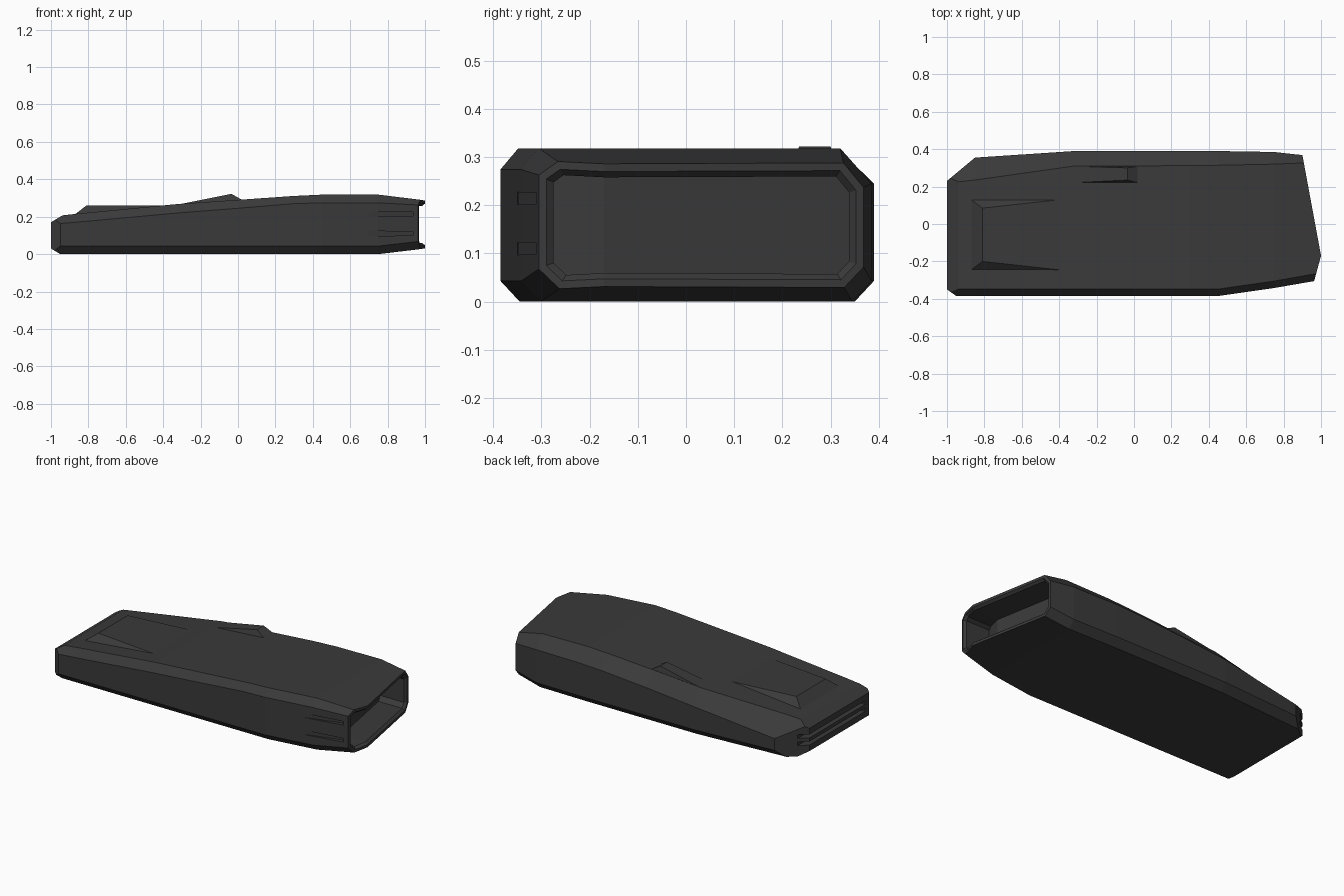
import bpy, bmesh
from mathutils import Vector

cube = bpy.data.objects.get("Cube")
if cube:
    bpy.data.objects.remove(cube, do_unlink=True)

dark = bpy.data.materials.new("charcoal")
dark.use_nodes = True
COLOUR = (0.042, 0.042, 0.042, 1)
dark.diffuse_color = COLOUR
dark.node_tree.nodes["Principled BSDF"].inputs["Base Color"].default_value = COLOUR


def make_object(name, bm):
    bmesh.ops.recalc_face_normals(bm, faces=bm.faces)
    mesh = bpy.data.meshes.new(name)
    bm.to_mesh(mesh)
    bm.free()
    mesh.materials.append(dark)
    obj = bpy.data.objects.new(name, mesh)
    bpy.context.collection.objects.link(obj)
    return obj


def hull(name, points):
    bm = bmesh.new()
    for p in points:
        bm.verts.new(p)
    bmesh.ops.convex_hull(bm, input=bm.verts)
    return make_object(name, bm)


def slice_off(bm, point, normal):
    """Cut away everything beyond the plane and cap the cut."""
    geom = bm.verts[:] + bm.edges[:] + bm.faces[:]
    cut = bmesh.ops.bisect_plane(bm, geom=geom, plane_co=point, plane_no=normal,
                                 clear_outer=True)["geom_cut"]
    edges = [e for e in cut if isinstance(e, bmesh.types.BMEdge)]
    bmesh.ops.holes_fill(bm, edges=edges, sides=0)
    bmesh.ops.recalc_face_normals(bm, faces=bm.faces)


def carve(obj, cutter):
    mod = obj.modifiers.new("cut", "BOOLEAN")
    mod.operation = "DIFFERENCE"
    mod.solver = "EXACT"
    mod.object = cutter
    bpy.context.view_layer.objects.active = obj
    bpy.ops.object.modifier_apply(modifier=mod.name)
    bpy.data.objects.remove(cutter, do_unlink=True)


# Pod shell: x, front y, back y, top back y, bottom z, top z, front and back shoulder z
SECTIONS = [
    (-1.03, -.385, .345, .215, 0, .197, .157, .10),
    (-.85, -.385, .355, .235, 0, .217, .172, .115),
    (-.32, -.385, .39, .31, 0, .268, .22, .185),
    (0, -.385, .39, .31, 0, .29, .245, .215),
    (.3, -.385, .39, .313, 0, .311, .27, .238),
    (.45, -.385, .39, .314, 0, .318, .274, .245),
    (.75, -.342, .385, .32, 0, .318, .274, .245),
    (1.03, -.29, .365, .328, .035, .282, .258, .235),
]
SKEW = .185
bm = bmesh.new()
rings = []
for x, yf, yb, yt, zb, zt, zf, zk in SECTIONS:
    skew = SKEW if x > 1 else 0
    outline = [(yf + .04, zb), (yf, zb + .043), (yf, zf), (yf + .037, zt),
               (yt, zt), (yb, zk), (yb, zb + .043), (yb - .04, zb)]
    rings.append([bm.verts.new((x - skew * (y + .17), y, z)) for y, z in outline])
for a, b in zip(rings, rings[1:]):
    for i in range(len(a)):
        j = (i + 1) % len(a)
        bm.faces.new((a[i], a[j], b[j], b[i]))
bm.faces.new(rings[0])
bm.faces.new(rings[-1])
bmesh.ops.recalc_face_normals(bm, faces=bm.faces)

# Tail facets, then the slanted intake end
for point, normal in [
    ((-1, 0, 0), (-1, 0, 0)),
    ((-1, .23, 0), (-.125, .15, 0)),
    ((-1, -.35, 0), (-.035, -.05, 0)),
    ((-1, 0, .17), (-.03, 0, .05)),
    ((-1, 0, .03), (-.03, 0, -.05)),
    ((1, -.17, 0), (1, SKEW, 0)),
    ((1, -.17, 0), (.11, -.03, 0)),
]:
    slice_off(bm, Vector(point), Vector(normal).normalized())

# Intake rim and cavity
mouth = [f for f in bm.faces if f.normal.x > .8 and f.calc_center_median().x > .85]
bmesh.ops.inset_region(bm, faces=mouth, thickness=.016, use_even_offset=True)
bmesh.ops.inset_region(bm, faces=mouth, thickness=.012, depth=-.015, use_even_offset=True)
extruded = bmesh.ops.extrude_face_region(bm, geom=mouth)["geom"]
bmesh.ops.delete(bm, geom=mouth, context="FACES")
moved = [v for v in extruded if isinstance(v, bmesh.types.BMVert)]
bmesh.ops.translate(bm, verts=moved, vec=(-.16, 0, 0))
pod = make_object("pod_shell", bm)

# Paired tail slots that open through the back corner
for z in (.078, .122):
    carve(pod, hull("slot_cutter", [(x, y, z + dz) for x in (-1.1, -.95)
                                    for y in (-.31, .45) for dz in (-.011, .011)]))

# Two tapered side vents
for z in (.11, .214):
    tip = [(.7, y, z + s * .013) for y in (-.42, -.347) for s in (-1, 1)]
    deep = [(.935, y, z + s * .011) for y in (-.42, -.285) for s in (-1, 1)]
    carve(pod, hull("vent_cutter", tip + deep))

# Wedge-shaped raised panel on the top near the tail
panel = []
for wide, narrow in ((-.245, -.2), (.13, .085)):
    panel += [(-.87, wide, .18), (-.87, wide, .214), (-.81, narrow, .26),
              (-.4, wide, .26), (-.4, wide, .2)]
hull("raised_panel", panel)

# Small ramp along the back shoulder
ramp = []
for base, crest in ((.222, .235), (.308, .3)):
    ramp += [(-.3, base, .24), (-.3, base, .269), (-.035, crest, .322),
             (.02, base, .291), (.02, base, .24)]
hull("shoulder_ramp", ramp)
